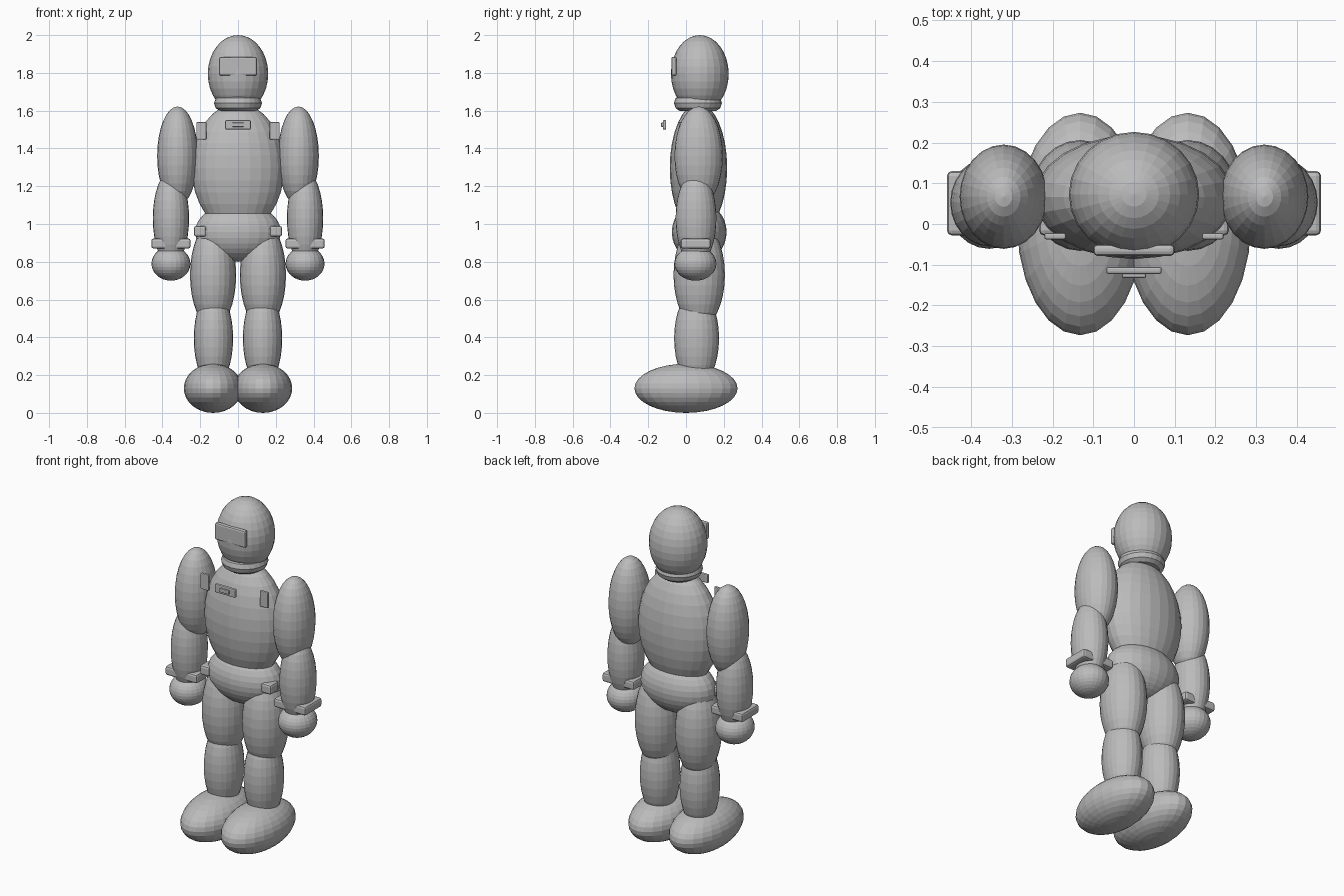
import bpy

if "Cube" in bpy.data.objects:
    bpy.data.objects.remove(bpy.data.objects["Cube"])

grey = bpy.data.materials.new("plain_grey")
grey.diffuse_color = (0.5, 0.5, 0.5, 1)
grey.use_nodes = True
grey.node_tree.nodes["Principled BSDF"].inputs["Base Color"].default_value = grey.diffuse_color


def finish(name):
    ob = bpy.context.object
    ob.name = name
    ob.data.materials.append(grey)
    return ob


def ellipsoid(name, centre, radii):
    bpy.ops.mesh.primitive_uv_sphere_add(segments=24, ring_count=16, radius=1, location=centre)
    ob = finish(name)
    ob.scale = radii
    return ob


def box(name, x, y, z, bevel):
    """Rounded box given by its (min, max) range on each axis."""
    ranges = (x, y, z)
    bpy.ops.mesh.primitive_cube_add(size=1, location=[(a + b) / 2 for a, b in ranges])
    ob = finish(name)
    ob.scale = [b - a for a, b in ranges]
    bpy.ops.object.transform_apply(location=False, rotation=False, scale=True)
    mod = ob.modifiers.new("rounding", 'BEVEL')
    mod.width = bevel
    mod.segments = 2
    return ob


# Head, neck ring and trunk
ellipsoid("head", (0, 0.073, 1.795), (0.16, 0.153, 0.205))
bpy.ops.mesh.primitive_torus_add(location=(0, 0.063, 1.64), major_segments=24, minor_segments=10,
                                 major_radius=0.083, minor_radius=0.044)
finish("neck_ring")
ellipsoid("torso", (0, 0.066, 1.297), (0.245, 0.152, 0.342))
ellipsoid("pelvis", (0, 0.07, 0.957), (0.227, 0.145, 0.157))

# Visor and chest badge
box("visor", (-0.1, 0.1), (-0.078, -0.05), (1.785, 1.885), 0.01)
box("badge_plate", (-0.068, 0.068), (-0.123, -0.105), (1.5, 1.55), 0.006)
box("badge_button", (-0.03, 0.03), (-0.132, -0.12), (1.514, 1.537), 0.004)

# Limbs and side fittings, mirrored left and right
limbs = [
    ("upper_arm", (0.32, 0.067, 1.36), (0.108, 0.128, 0.262)),
    ("forearm", (0.355, 0.053, 1.03), (0.096, 0.108, 0.25)),
    ("hand", (0.355, 0.05, 0.79), (0.103, 0.111, 0.09)),
    ("thigh", (0.132, 0.07, 0.73), (0.122, 0.136, 0.28)),
    ("shin", (0.13, 0.056, 0.395), (0.104, 0.119, 0.255)),
    ("foot", (0.132, 0, 0.13), (0.155, 0.273, 0.13)),
]
fittings = [
    ("wrist_band", (0.251, 0.459), (-0.028, 0.13), (0.87, 0.923), 0.012),
    ("shoulder_strap", (0.167, 0.22), (-0.038, -0.022), (1.447, 1.54), 0.005),
    ("hip_pouch", (0.168, 0.233), (-0.028, 0.05), (0.933, 0.99), 0.012),
]
for side, s in (("left", 1), ("right", -1)):
    for name, (x, y, z), radii in limbs:
        ellipsoid(f"{side}_{name}", (s * x, y, z), radii)
    for name, x, y, z, bevel in fittings:
        box(f"{side}_{name}", sorted(s * v for v in x), y, z, bevel)
